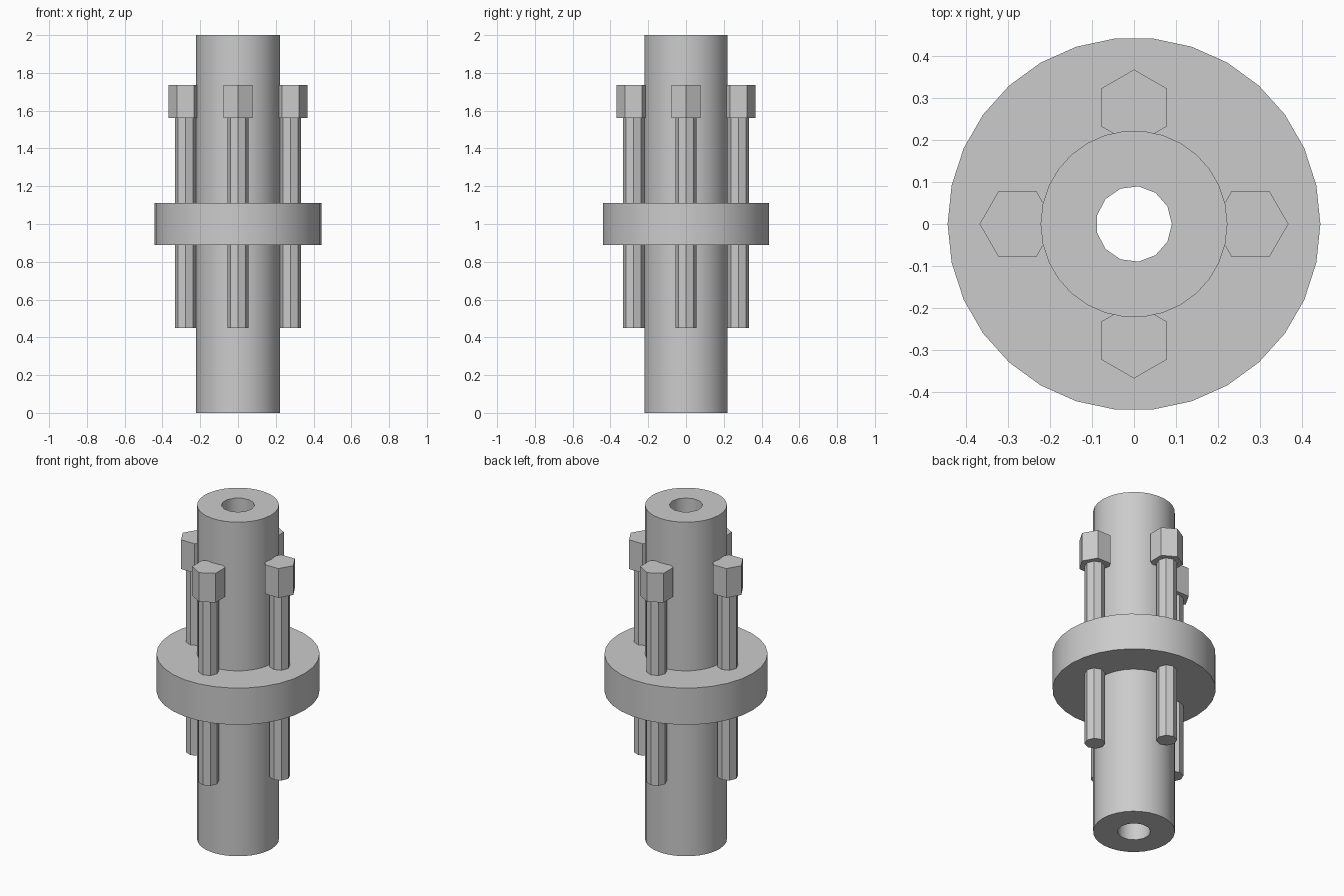
import bpy
import math
from mathutils import Matrix

cube = bpy.data.objects.get("Cube")
if cube:
    bpy.data.objects.remove(cube, do_unlink=True)

# Single bare-metal colour
GREY = (0.6, 0.6, 0.6, 1.0)
metal = bpy.data.materials.new("grey_metal")
metal.use_nodes = True
metal.diffuse_color = GREY
metal.node_tree.nodes["Principled BSDF"].inputs["Base Color"].default_value = GREY


def prism(name, sides, radius, bottom, top, x=0.0):
    """Upright prism with one corner pointing along +x."""
    bpy.ops.mesh.primitive_cylinder_add(vertices=sides, radius=radius, depth=top - bottom)
    obj = bpy.context.object
    obj.name = obj.data.name = name
    # The primitive starts at +y, so turn it before moving it into place
    obj.data.transform(Matrix.Translation((x, 0, (bottom + top) / 2))
                       @ Matrix.Rotation(-math.pi / 2, 4, "Z"))
    obj.data.materials.append(metal)
    return obj


def bore(obj, sides, radius):
    """Cut a vertical through-hole on the axis."""
    cutter = prism("bore_cutter", sides, radius, -0.5, 2.5)
    cutter.hide_render = True
    mod = obj.modifiers.new("bore", "BOOLEAN")
    mod.operation = "DIFFERENCE"
    mod.solver = "EXACT"
    mod.object = cutter
    bpy.ops.object.select_all(action="DESELECT")
    bpy.context.view_layer.objects.active = obj
    obj.select_set(True)
    bpy.ops.object.modifier_apply(modifier=mod.name)
    bpy.data.objects.remove(cutter, do_unlink=True)
    bpy.ops.object.shade_smooth_by_angle(angle=math.radians(30))


# Hollow central tube
tube = prism("central_tube", 30, 0.222, 0.0, 2.0)
bore(tube, 13, 0.09)

# Flange ring, overlapping into the tube wall
flange = prism("flange", 30, 0.443, 0.89, 1.11)
bore(flange, 30, 0.2)

# Four bolts through the flange, a quarter turn apart
BOLT_X = 0.277
for i, side in enumerate(("left", "back", "right", "front")):
    turn = Matrix.Rotation(i * math.pi / 2, 4, "Z")
    shank = prism(side + "_bolt_shank", 8, 0.056, 0.45, 1.57, BOLT_X)
    head = prism(side + "_bolt_head", 6, 0.09, 1.56, 1.735, BOLT_X)
    for part in (shank, head):
        part.data.transform(turn)
